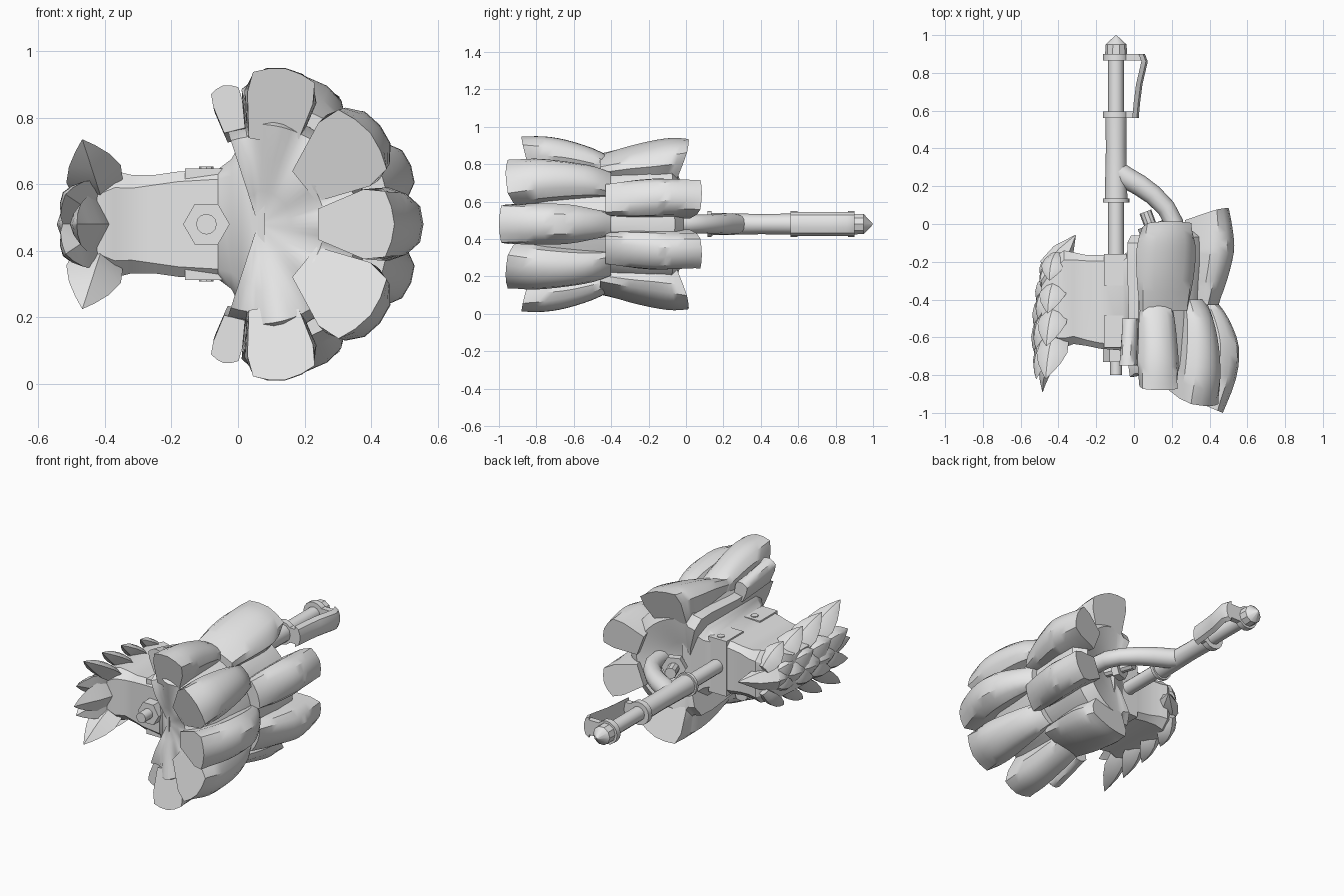
import bpy, bmesh, math
from mathutils import Vector

if "Cube" in bpy.data.objects:
    bpy.data.objects.remove(bpy.data.objects["Cube"])

grey = bpy.data.materials.new("plain_grey")
grey.diffuse_color = (0.8, 0.8, 0.8, 1)
grey.use_nodes = True
grey.node_tree.nodes["Principled BSDF"].inputs["Base Color"].default_value = grey.diffuse_color
ZC = 0.48      # height of the handle axis
SX = -0.095    # x of the handle axis


def loft(name, rings):
    """Skin a list of equal-length rings and cap both ends."""
    bm = bmesh.new()
    vs = [[bm.verts.new(p) for p in r] for r in rings]
    n = len(vs[0])
    for a, b in zip(vs, vs[1:]):
        for i in range(n):
            bm.faces.new((a[i], a[(i + 1) % n], b[(i + 1) % n], b[i]))
    bm.faces.new(vs[0])
    bm.faces.new(vs[-1])
    bmesh.ops.remove_doubles(bm, verts=bm.verts, dist=0.0005)
    bmesh.ops.recalc_face_normals(bm, faces=bm.faces)
    me = bpy.data.meshes.new(name)
    bm.to_mesh(me)
    bm.free()
    me.materials.append(grey)
    ob = bpy.data.objects.new(name, me)
    bpy.context.collection.objects.link(ob)
    return ob


def tube(name, stations, sides=12, up=(0, 0, 1)):
    """Round or polygonal bar through (point, radius) stations."""
    pts = [Vector(p) for p, r in stations]
    rings = []
    for k, (p, r) in enumerate(stations):
        t = (pts[min(k + 1, len(pts) - 1)] - pts[max(k - 1, 0)]).normalized()
        u = t.cross(Vector(up)).normalized()
        v = u.cross(t)
        rings.append([pts[k] + r * (math.cos(a) * u + math.sin(a) * v)
                      for a in [2 * math.pi * i / sides for i in range(sides)]])
    return loft(name, rings)


def shaft(name, prof, sides=12):
    return tube(name, [((SX, y, ZC), r) for y, r in prof], sides)


def box(name, x0, x1, y0, y1, z0, z1):
    return loft(name, [[(x0, y0, z), (x1, y0, z), (x1, y1, z), (x0, y1, z)] for z in (z0, z1)])


# Handle: shaft, grip sleeve, collars, nut and pointed end cap
shaft("main_shaft", [(-0.8, 0.031), (-0.6, 0.031), (-0.6, 0.042), (0.9, 0.042)])
shaft("front_nut", [(-0.73, 0.07), (-0.64, 0.07)], 6)
shaft("shaft_flange", [(0.115, 0.07), (0.135, 0.07)], 16)
shaft("grip_sleeve", [(0.13, 0.06), (0.3, 0.056), (0.4, 0.054), (0.56, 0.056)])
shaft("end_cap", [(0.89, 0.058), (0.95, 0.056), (0.998, 0.004)], 10)
for y0, y1, x1 in ((0.56, 0.595, 0.01), (0.865, 0.9, 0.045)):
    shaft("grip_collar", [(y0, 0.07), (y1, 0.07)], 16)
    box("lever_bracket", SX, x1, y0, y1, ZC - 0.045, ZC + 0.045)

# Squeeze lever: curved shell beside the shaft
lever = []
for y, x in ((0.56, 0.025), (0.64, 0.032), (0.74, 0.045), (0.86, 0.073), (0.9, 0.058)):
    arc = [(x - 0.034, -0.064), (x - 0.01, -0.048), (x, -0.018), (x, 0.018),
           (x - 0.01, 0.048), (x - 0.034, 0.064), (x - 0.034, 0.045), (x - 0.026, 0), (x - 0.034, -0.045)]
    lever.append([(px, y, ZC + pz) for px, pz in arc])
loft("squeeze_lever", lever)

# Curved side arm joining the sleeve to the fan
tube("side_arm", [((x, y, ZC), r) for x, y, r in (
    (-0.11, 0.3, 0.05), (-0.05, 0.25, 0.058), (0.03, 0.205, 0.056), (0.1, 0.155, 0.053),
    (0.17, 0.085, 0.05), (0.21, 0.01, 0.05), (0.225, -0.12, 0.05))])

# Angled rear bolt
bx, by = -0.35, 0.94
for nm, a, b, r, n in (("bolt_stem", -0.12, 0.085, 0.033, 10), ("bolt_nut", -0.03, 0.012, 0.07, 6)):
    tube(nm, [((0.09 + bx * t, -0.015 + by * t, ZC), r) for t in (a, b)], n)


# Hub: waisted body between the fan and the spikes
def slab(x, y0, y1, h, c):
    return [(x, y, ZC + z) for y, z in (
        (y0, -h + c), (y0 + c, -h), (y1 - c, -h), (y1, -h + c),
        (y1, h - c), (y1 - c, h), (y0 + c, h), (y0, h - c))]


loft("hub_body", [slab(*s) for s in (
    (-0.49, -0.62, -0.26, 0.11, 0.07), (-0.43, -0.66, -0.18, 0.145, 0.06), (-0.37, -0.655, -0.14, 0.16, 0.05),
    (-0.32, -0.635, -0.15, 0.148, 0.04), (-0.25, -0.645, -0.165, 0.148, 0.03), (-0.18, -0.66, -0.165, 0.158, 0.03),
    (-0.06, -0.67, -0.165, 0.165, 0.03), (-0.02, -0.71, -0.14, 0.195, 0.05),
    (0.01, -0.74, -0.12, 0.25, 0.08), (0.08, -0.78, -0.08, 0.29, 0.09))])
for y0, y1 in ((-0.325, -0.16), (-0.655, -0.485)):
    box("hinge_bracket", -0.16, -0.04, y0, y1, ZC - 0.168, ZC + 0.168)
    for s in (-1, 1):
        tube("hinge_rivet", [((SX, y1 - 0.04, ZC + s * h), 0.022) for h in (0.15, 0.173)], 8, (1, 0, 0))

# Fan core: profile turned through a wide sector, fluted on the front
CX = 0.06


def polar(a, r, y, t=0.0):
    c, s = math.cos(a), math.sin(a)
    return (CX + r * c - t * s, y, ZC + r * s + t * c)


sector = []
for i in range(41):
    a = math.radians(-108 + 216 * i / 40)
    flute = math.cos(a * 360 / 40)
    c = max(0, math.cos(a))
    k = 1.0 if abs(math.degrees(a)) < 95 else 0.88
    prof = ((0.0, -0.76), (0.1, -0.785 - 0.025 * c), (0.2, -0.81 - 0.07 * c - 0.006 * flute),
            (0.3, -0.82 - 0.07 * c - 0.03 * flute), (0.34 + 0.012 * flute, -0.74),
            (0.33, -0.45), (0.355, -0.2), (0.35, -0.1 + 0.04 * c),
            (0.28, -0.06 + 0.05 * c), (0.13, -0.08), (0.0, -0.12))
    sector.append([polar(a, r * k, y) for r, y in prof])
loft("fan_core", sector)


# Overlapping long plates around the fan, front row and rear row
def plate(name, deg, stations, slope0, slope1, taper=0.36):
    a = math.radians(deg)
    fine = []
    for i, (s0, s1) in enumerate(zip(stations, stations[1:])):
        prev = stations[max(i - 1, 0)]
        nxt = stations[min(i + 2, len(stations) - 1)]
        for u in (0, 0.34, 0.67):
            fine.append([0.5 * (2 * q + (r - p) * u + (2 * p - 5 * q + 4 * r - s) * u * u
                         + (3 * q - p - 3 * r + s) * u ** 3)
                         for p, q, r, s in zip(prev, s0, s1, nxt)])
    fine.append(stations[-1])
    rings = []
    for k, (y, rin, rout, w) in enumerate(fine):
        f = k / (len(fine) - 1)
        sl = slope0 * (1 - f) + slope1 * f
        h = rout - rin
        e = (2 * f - 1) ** 2                 # squarer corners at the open ends
        edge, drop = 0.41 + 0.06 * e, 0.2 - 0.08 * e
        sec = ((-taper, rin), (-0.5, rin + 0.6 * h), (-edge, rout - drop * h), (-0.25, rout - 0.04 * h),
               (0.0, rout), (0.25, rout - 0.04 * h), (edge, rout - drop * h), (0.5, rin + 0.6 * h), (taper, rin))
        rings.append([polar(a, r, y + sl * (rout - r), t * w) for t, r in sec])
    loft(name, rings)


# Stations run front to back as (y, inner radius, outer radius, width)
plate("front_plate_middle", 0, [(-1.0, 0.18, 0.41, 0.21), (-0.82, 0.24, 0.48, 0.22),
      (-0.65, 0.25, 0.495, 0.21), (-0.5, 0.25, 0.44, 0.16), (-0.4, 0.25, 0.37, 0.12)], 0.42, 0, 0.22)
for s, side in ((1, "upper"), (-1, "lower")):
    plate("front_plate_" + side, 39 * s, [(-0.965, 0.18, 0.435, 0.245), (-0.82, 0.22, 0.47, 0.25),
          (-0.65, 0.24, 0.465, 0.22), (-0.5, 0.25, 0.43, 0.18), (-0.4, 0.25, 0.37, 0.14)], 0.4, 0, 0.24)
    plate("front_plate_outer_" + side, 80 * s, [(-0.88, 0.25, 0.475, 0.2), (-0.76, 0.26, 0.475, 0.22),
          (-0.64, 0.26, 0.455, 0.21), (-0.5, 0.25, 0.41, 0.19), (-0.4, 0.25, 0.36, 0.15)], 0.25, 0, 0.36)
    plate("front_lip_" + side, 104 * s, [(-0.75, 0.29, 0.43, 0.09), (-0.65, 0.28, 0.41, 0.09),
          (-0.5, 0.26, 0.37, 0.08)], 0, 0)
    plate("rear_plate_inner_" + side, 21 * s, [(-0.43, 0.28, 0.4, 0.17), (-0.3, 0.28, 0.45, 0.2),
          (-0.15, 0.28, 0.49, 0.21), (-0.04, 0.27, 0.487, 0.2), (0.085, 0.25, 0.465, 0.18)], 0, -0.3)
    plate("rear_plate_outer_" + side, 73 * s, [(-0.46, 0.26, 0.37, 0.26), (-0.3, 0.26, 0.42, 0.31),
          (-0.15, 0.25, 0.455, 0.33), (-0.06, 0.25, 0.467, 0.31), (0.015, 0.24, 0.465, 0.26)], 0, -0.35)


# Spikes: curved leaf shapes in rows sweeping toward the front and outward
def spike(name, deg, y, length, w, reach, flare):
    a = math.radians(deg)
    out = Vector((math.cos(a), 0, math.sin(a)))
    side = Vector((-math.sin(a), 0, math.cos(a)))
    base = Vector((-0.385, y, ZC)) + out * (reach - 0.09)
    up = out * 0.85 + Vector((0, 0.5, 0))
    rings = []
    for f, k in ((0, 0.6), (0.2, 0.92), (0.42, 1.0), (0.65, 0.74), (0.85, 0.36), (1, 0.02)):
        c = base + Vector((0, -length * f, 0)) + out * (0.09 * math.sin(1.6 * f) + flare * f * f)
        rings.append([c + side * (w * k * u) + up * (w * k * v) for u, v in (
            (-1, 0), (-0.5, 0.42), (0, 0.62), (0.5, 0.42), (1, 0), (0, -0.5))])
    loft(name, rings)


for deg, count, y0, r0, r1, flare in ((180, 5, -0.16, 0.085, 0.14, 0.0), (146, 4, -0.2, 0.1, 0.145, 0.02),
                                      (214, 4, -0.2, 0.1, 0.145, 0.02), (108, 4, -0.16, 0.15, 0.18, 0.09),
                                      (252, 4, -0.16, 0.15, 0.18, 0.09)):
    for i in range(count):
        f = i / (count - 1)
        last = 0.07 if (deg == 180 and i == count - 1) else 0
        reach = r0 + (r1 - r0) * math.sin(math.pi * (0.1 + 0.55 * f)) - last * 0.5
        spike("spike", deg, y0 + (-0.58 - y0) * f, 0.14 + 0.1 * f + last, 0.068 + 0.018 * f, reach, flare * (0.5 + 0.5 * f))
tube("rear_spike", [((-0.43, -0.24, ZC), 0.08), ((-0.375, -0.15, ZC), 0.06), ((-0.31, -0.06, ZC), 0.003)], 6)

# Smooth shading with crisp edges
bpy.ops.object.select_all(action='SELECT')
bpy.context.view_layer.objects.active = bpy.context.selected_objects[0]
bpy.ops.object.shade_smooth_by_angle(angle=math.radians(35))
